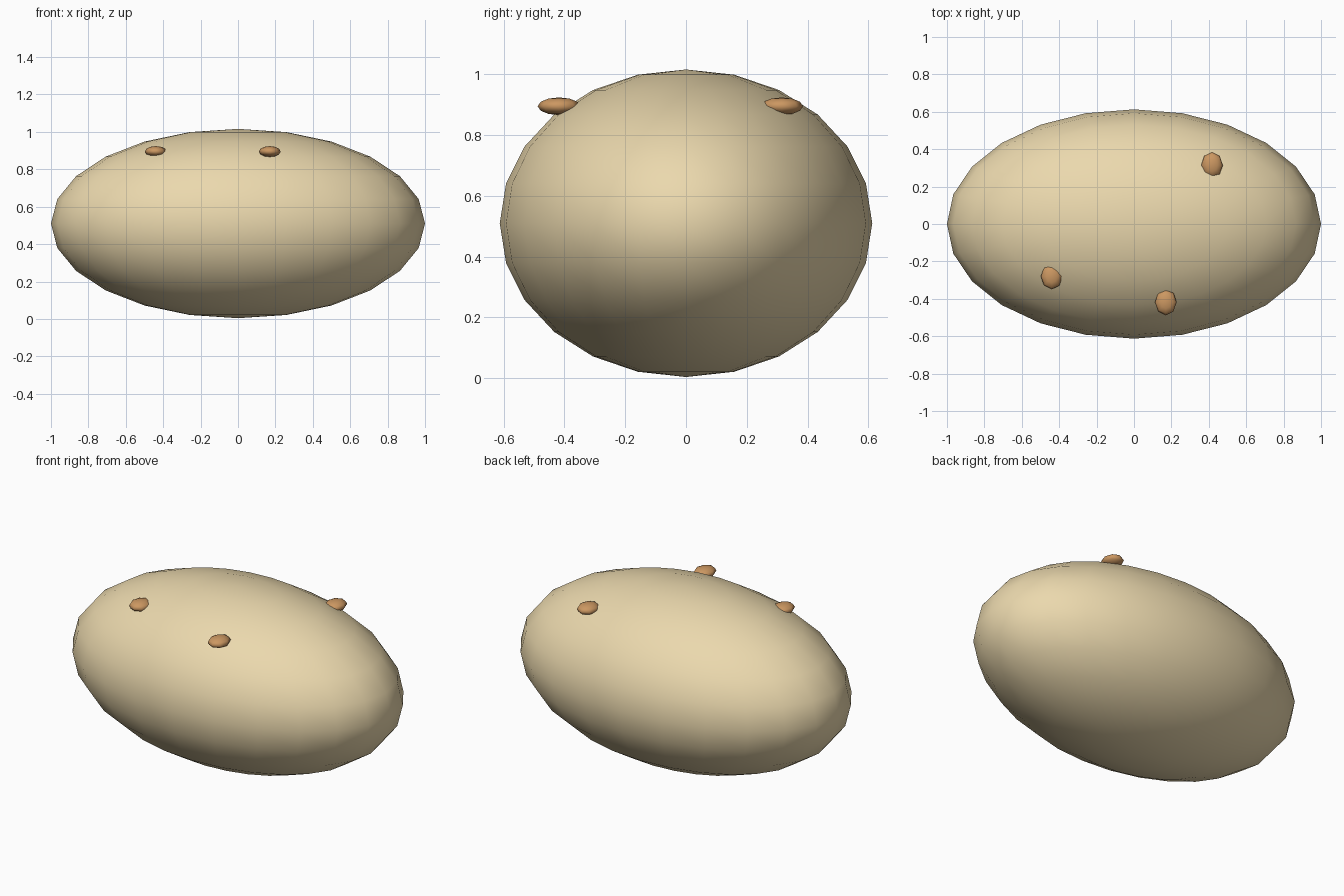
import bpy, math

if "Cube" in bpy.data.objects:
    bpy.data.objects.remove(bpy.data.objects["Cube"])


def material(name, color):
    m = bpy.data.materials.new(name)
    m.diffuse_color = color
    m.use_nodes = True
    m.node_tree.nodes["Principled BSDF"].inputs["Base Color"].default_value = m.diffuse_color
    return m


def ellipsoid(name, center, radii, segments, rings, mat):
    bpy.ops.mesh.primitive_uv_sphere_add(segments=segments, ring_count=rings, radius=1)
    ob = bpy.context.object
    ob.name = name
    ob.location = center
    ob.scale = radii
    bpy.ops.object.transform_apply(location=False, rotation=False, scale=True)
    bpy.ops.object.shade_smooth()
    ob.data.materials.append(mat)
    return ob


skin = material("skin", (0.83, 0.69, 0.42, 1))
brown = material("eye_brown", (0.60, 0.31, 0.12, 1))

# Potato body
ellipsoid("potato_body", (0, 0, 0.51), (1.0, 0.613, 0.506), 24, 12, skin)

# Small sprouting eyes on the upper skin
for i, (x, y) in enumerate([(-0.44, -0.28), (0.17, -0.418), (0.417, 0.315)]):
    ellipsoid(f"potato_eye_{i + 1}", (x, y, 0.895), (0.058, 0.07, 0.029), 8, 6, brown)
